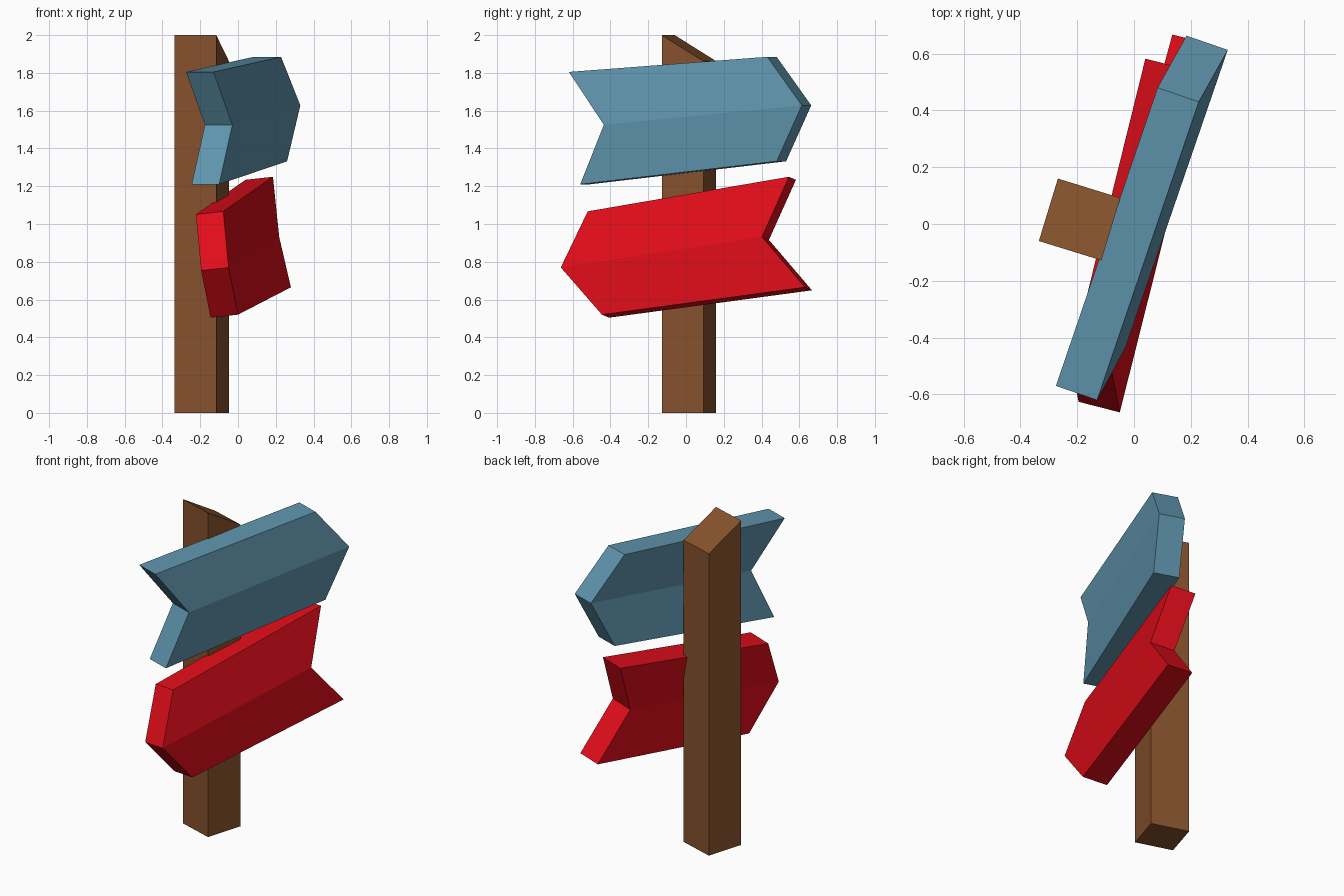
import bpy, bmesh
from mathutils import Vector

if "Cube" in bpy.data.objects:
    bpy.data.objects.remove(bpy.data.objects["Cube"])


def make_part(name, near, offset, cap_faces, color):
    """Sweep an outline along an offset, with the two ends capped by cap_faces."""
    n = len(near)
    bm = bmesh.new()
    a = [bm.verts.new(p) for p in near]
    b = [bm.verts.new(Vector(p) + Vector(offset)) for p in near]
    for f in cap_faces:
        bm.faces.new([a[i] for i in f])
        bm.faces.new([b[i] for i in reversed(f)])
    for i in range(n):
        j = (i + 1) % n
        bm.faces.new((a[j], a[i], b[i], b[j]))
    bmesh.ops.recalc_face_normals(bm, faces=bm.faces)
    mesh = bpy.data.meshes.new(name)
    bm.to_mesh(mesh)
    bm.free()
    obj = bpy.data.objects.new(name, mesh)
    bpy.context.collection.objects.link(obj)
    mat = bpy.data.materials.new(name + "_paint")
    mat.diffuse_color = (*color, 1)
    mat.use_nodes = True
    mat.node_tree.nodes["Principled BSDF"].inputs["Base Color"].default_value = mat.diffuse_color
    mesh.materials.append(mat)
    return obj


# Post: square, turned, with a top sloping down to the back
post = make_part(
    "post",
    [(-0.335, -0.06, 0), (-0.115, -0.128, 0), (-0.115, -0.128, 2), (-0.335, -0.06, 2)],
    (0, 0, 0), [(0, 1, 2, 3)], (0.24, 0.084, 0.026))
for v in post.data.vertices[4:]:
    v.co += Vector((0.067, 0.22, -0.138 if v.co.z > 1 else 0))

# Arrow boards: tail top, notch, tail bottom, head bottom, tip, head top,
# creased along the line from notch to tip
board_faces = [(0, 1, 4, 5), (1, 2, 3, 4)]
make_part(
    "upper_arrow_board",
    [(-0.13, -0.62, 1.805), (-0.03, -0.435, 1.525), (-0.10, -0.56, 1.21),
     (0.26, 0.48, 1.332), (0.33, 0.613, 1.628), (0.228, 0.43, 1.885)],
    (-0.145, 0.05, 0), board_faces, (0.115, 0.30, 0.42))
make_part(
    "lower_arrow_board",
    [(0.185, 0.545, 1.25), (0.218, 0.402, 0.932), (0.28, 0.63, 0.665),
     (0.0, -0.445, 0.52), (-0.05, -0.663, 0.77), (-0.078, -0.52, 1.067)],
    (-0.145, 0.037, -0.016), board_faces, (0.75, 0.004, 0.01))
